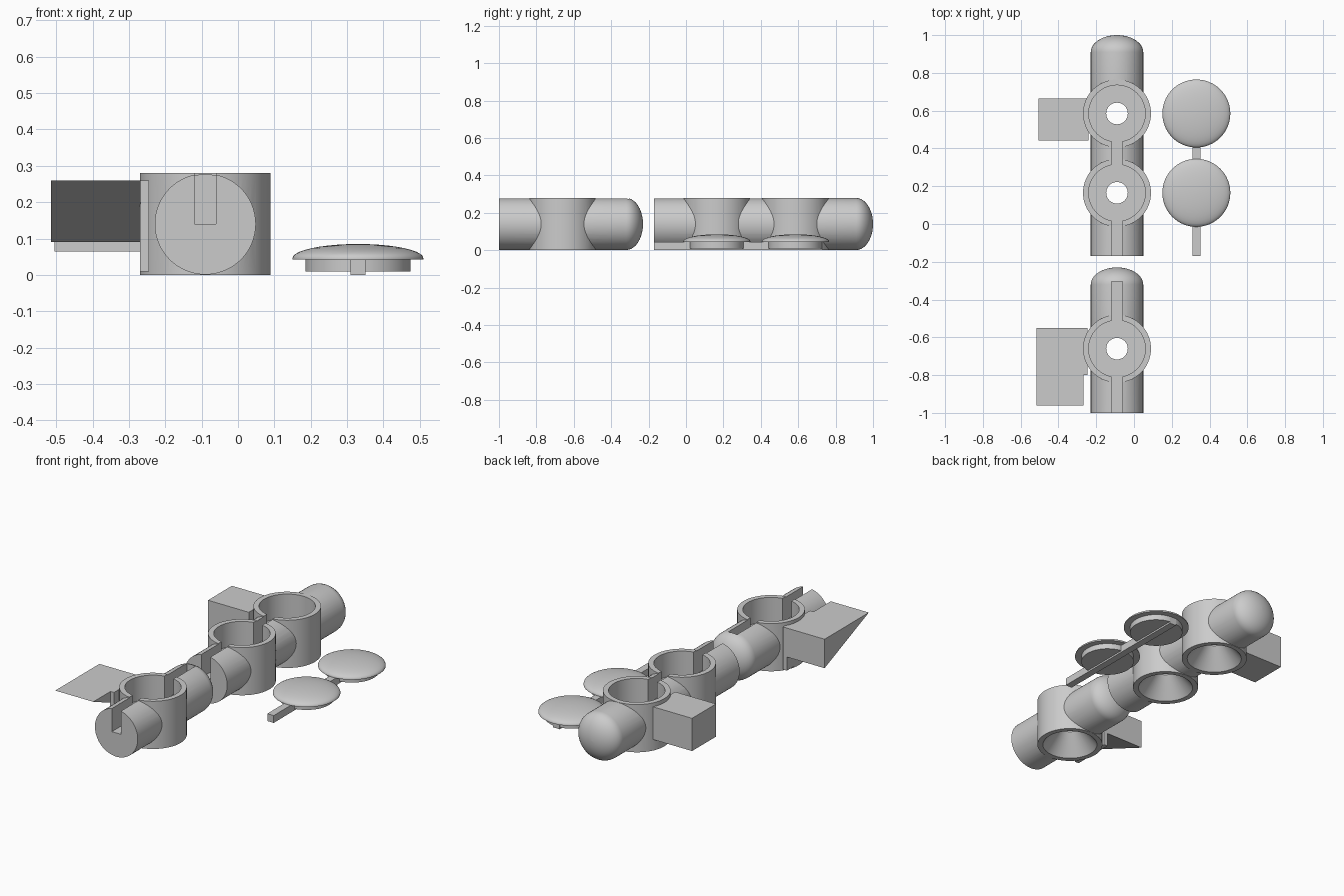
import bpy, bmesh, math
from mathutils import Matrix

if "Cube" in bpy.data.objects:
    bpy.data.objects.remove(bpy.data.objects["Cube"])

AX = -0.09          # x of the housing axis
R_TUBE = 0.139
SEG = 64

grey = bpy.data.materials.new("light grey")
grey.diffuse_color = (0.6, 0.6, 0.6, 1)
grey.use_nodes = True
grey.node_tree.nodes["Principled BSDF"].inputs["Base Color"].default_value = grey.diffuse_color


def finish(name, bm):
    bmesh.ops.recalc_face_normals(bm, faces=bm.faces)
    mesh = bpy.data.meshes.new(name)
    bm.to_mesh(mesh)
    bm.free()
    mesh.materials.append(grey)
    ob = bpy.data.objects.new(name, mesh)
    bpy.context.collection.objects.link(ob)
    return ob


def revolve(name, profile, matrix):
    """Closed solid from (radius, height) points turned about local z."""
    bm = bmesh.new()
    rings = [[bm.verts.new((r * math.cos(2 * math.pi * i / SEG),
                            r * math.sin(2 * math.pi * i / SEG), h))
              for i in range(SEG)] for r, h in profile]
    for a, b in zip(rings, rings[1:]):
        for i in range(SEG):
            j = (i + 1) % SEG
            bm.faces.new((a[i], a[j], b[j], b[i]))
    bm.faces.new(rings[0])
    bm.faces.new(rings[-1])
    bm.transform(matrix)
    return finish(name, bm)


def prism(name, outline, x0, x1):
    """Extrude a (y, z) outline from x0 to x1."""
    bm = bmesh.new()
    a = [bm.verts.new((x0, y, z)) for y, z in outline]
    b = [bm.verts.new((x1, y, z)) for y, z in outline]
    bm.faces.new(a)
    bm.faces.new(b)
    for i in range(len(a)):
        j = (i + 1) % len(a)
        bm.faces.new((a[i], a[j], b[j], b[i]))
    return finish(name, bm)


def box(name, x0, x1, y0, y1, z0, z1):
    return prism(name, [(y0, z0), (y1, z0), (y1, z1), (y0, z1)], x0, x1)


def activate(ob):
    bpy.ops.object.select_all(action='DESELECT')
    ob.select_set(True)
    bpy.context.view_layer.objects.active = ob


def combine(target, tool, op):
    mod = target.modifiers.new("cut", 'BOOLEAN')
    mod.operation, mod.object, mod.solver = op, tool, 'EXACT'
    activate(target)
    bpy.ops.object.modifier_apply(modifier=mod.name)
    bpy.data.objects.remove(tool)


def smooth(ob):
    activate(ob)
    bpy.ops.object.shade_smooth_by_angle(angle=math.radians(30))


def dome(r, h0, height, steps=10):
    """Elliptical cap profile, ending just off the axis."""
    return [(r * math.cos(t), h0 + height * math.sin(t))
            for t in (k / steps * math.pi / 2 * 0.995 for k in range(steps + 1))]


def housing(name, y0, y1, lamps, slot_end):
    # Round-ended horizontal tube
    along_y = Matrix.Translation((AX, 0, 0.14)) @ Matrix.Rotation(-math.pi / 2, 4, 'X')
    body = revolve(name, [(R_TUBE, y0)] + dome(R_TUBE, y1 - 0.09, 0.09), along_y)
    # Upright lamp cups
    for y in lamps:
        cup = revolve("cup", [(0.18, 0), (0.18, 0.28)], Matrix.Translation((AX, y, 0)))
        combine(body, cup, 'UNION')
    # Bore from above, bulb hole, and reflector cone from below
    for y in lamps:
        bore = revolve("bore", [(0.159, -0.01), (0.15, 0), (0.057, 0.115), (0.057, 0.14),
                                (0.15, 0.14), (0.15, 0.3)], Matrix.Translation((AX, y, 0)))
        combine(body, bore, 'DIFFERENCE')
    # Wire slot along the top
    slot = box("slot", AX - 0.029, AX + 0.029, y0 - 0.05, slot_end, 0.14, 0.32)
    combine(body, slot, 'DIFFERENCE')
    smooth(body)


housing("front_housing", -1.0, -0.23, [-0.66], -0.305)
housing("rear_housing", -0.17, 1.0, [0.165, 0.585], 0.585)

# Side brackets: wedge with its web at the front, plain block at the rear
prism("wedge_bracket", [(-0.96, 0.26), (-0.55, 0.26), (-0.55, 0.09)], -0.515, -0.268)
prism("bracket_web", [(-0.8, 0.01), (-0.55, 0.01), (-0.55, 0.26), (-0.8, 0.26)],
      -0.27, -0.245)
box("block_bracket", -0.505, -0.24, 0.443, 0.665, 0.065, 0.257)

# Domed lids with plugs, joined by a bar
for label, y in (("front", 0.165), ("rear", 0.585)):
    profile = [(0.145, 0.01), (0.145, 0.043), (0.18, 0.043)] + dome(0.18, 0.046, 0.039)
    smooth(revolve(label + "_lid", profile, Matrix.Translation((0.33, y, 0))))
box("lid_bar", 0.309, 0.351, -0.17, 0.73, 0, 0.043)
